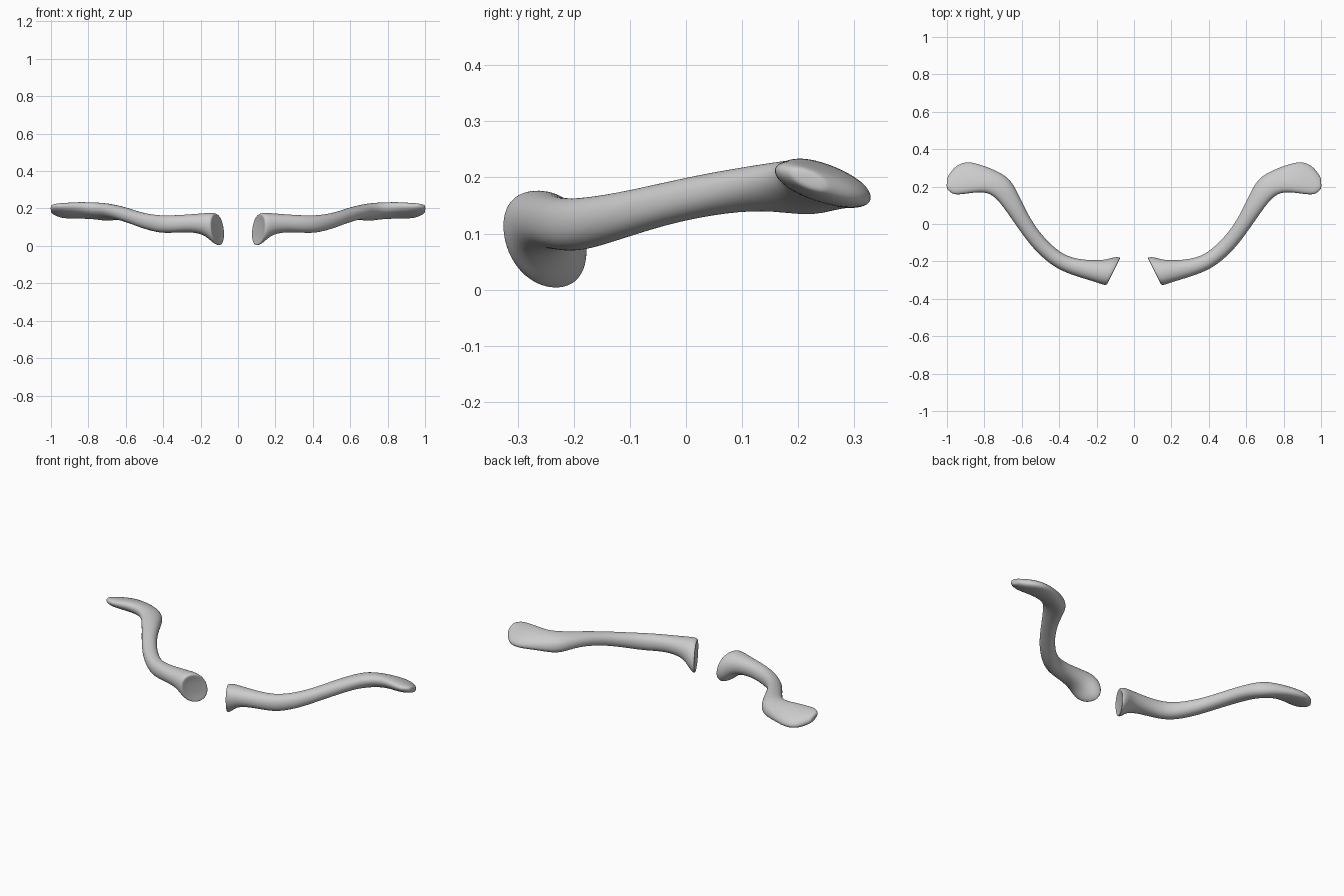
import bpy, bmesh, math
from mathutils import Vector

if "Cube" in bpy.data.objects:
    bpy.data.objects.remove(bpy.data.objects["Cube"])

# Stations along the bone, inner end to outer end:
# front edge x,y | back edge x,y | bottom z, top z | back-edge tilt, skew of the bottom towards the back
STATIONS = [
    (.143, -.322, .072, -.180, .000, .172, -.005, .22),
    (.158, -.327, .105, -.176, .012, .178, -.003, .16),
    (.200, -.312, .155, -.194, .062, .175, .000, .05),
    (.270, -.291, .255, -.194, .075, .168, .000, .00),
    (.355, -.264, .335, -.180, .070, .163, .000, .00),
    (.435, -.226, .392, -.154, .068, .162, .000, .00),
    (.525, -.147, .460, -.096, .089, .172, .000, .00),
    (.590, -.065, .526, -.018, .115, .190, .000, .00),
    (.650, .022, .578, .072, .134, .209, .000, .00),
    (.700, .093, .622, .168, .143, .221, -.006, .00),
    (.745, .148, .665, .246, .146, .228, -.012, .00),
    (.795, .172, .740, .287, .150, .229, -.016, .00),
    (.860, .168, .820, .318, .153, .228, -.022, .00),
    (.922, .158, .890, .336, .153, .222, -.024, .00),
    (.968, .157, .953, .315, .160, .218, -.024, .00),
    (.994, .180, .990, .262, .175, .216, -.014, .00),
]
SIDES = 16


def ring(st, scale=1.0, shift=0.0):
    """Rounded cross-section spanning the front and back edges of a station."""
    fx, fy, bx, by, z0, z1, tilt, skew = st
    f, b = Vector((fx, fy, 0)), Vector((bx, by, 0))
    mid, half = (f + b) / 2, (b - f) / 2
    pts = []
    for i in range(SIDES):
        a = 2 * math.pi * i / SIDES
        c, s = math.cos(a), math.sin(a)
        c = math.copysign(abs(c) ** .93, c) * scale * 1.02
        s = math.copysign(abs(s) ** .93, s) * scale * 1.02
        p = mid + half * (c - skew * s)
        p.z = (z0 + z1) / 2 + s * (z1 - z0) / 2 + c * tilt
        p.x += shift
        pts.append(p)
    return pts


def tubercle(p):
    """Small bump under the back edge near the outer third."""
    d = ((p.x - .705) / .04) ** 2 + ((p.y - .245) / .045) ** 2
    if p.z < .18:
        p.z -= .026 * math.exp(-d)
    return p


def collarbone(name, side):
    rings = [ring(STATIONS[0], .45, .008), ring(STATIONS[0], .88, .001)]
    rings += [ring(s) for s in STATIONS]
    rings += [ring(STATIONS[-1], .75, .007), ring(STATIONS[-1], .35, .009)]
    bm = bmesh.new()
    loops = []
    for r in rings:
        r = [tubercle(p) for p in r]
        loops.append([bm.verts.new((p.x * side, p.y, p.z)) for p in r])
    for a, b in zip(loops, loops[1:]):
        for i in range(SIDES):
            j = (i + 1) % SIDES
            bm.faces.new((a[i], a[j], b[j], b[i]))
    bm.faces.new(loops[0])
    bm.faces.new(loops[-1])
    bmesh.ops.recalc_face_normals(bm, faces=bm.faces)
    for f in bm.faces:
        f.smooth = True
    me = bpy.data.meshes.new(name)
    bm.to_mesh(me)
    bm.free()
    ob = bpy.data.objects.new(name, me)
    bpy.context.collection.objects.link(ob)
    sub = ob.modifiers.new("smooth", 'SUBSURF')
    sub.levels = sub.render_levels = 2


# Mirrored pair of collarbones
collarbone("collarbone_left", 1)
collarbone("collarbone_right", -1)
